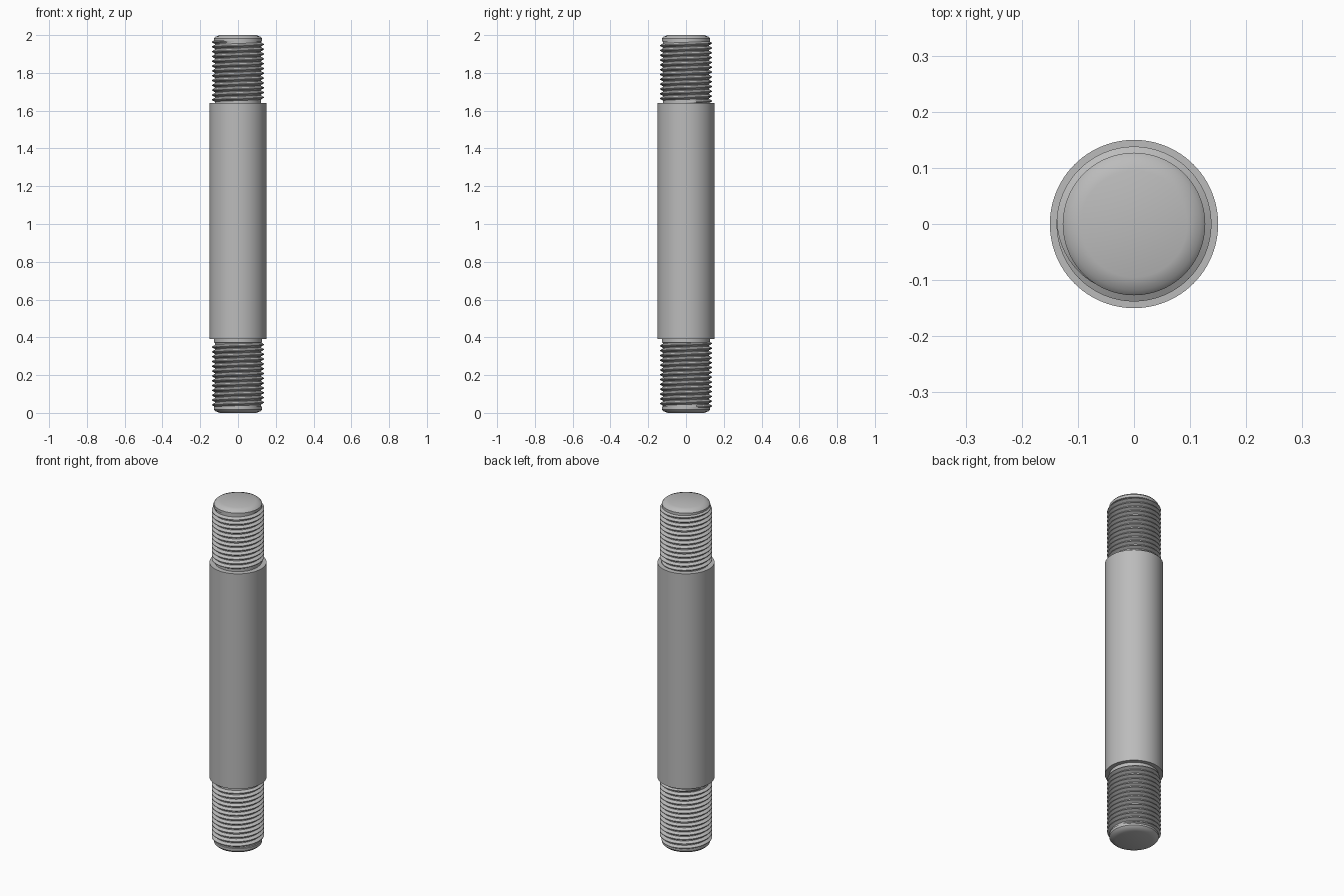
import bpy, bmesh
from math import sin, cos, tau, radians

if "Cube" in bpy.data.objects:
    bpy.data.objects.remove(bpy.data.objects["Cube"])

SIDES = 96
PITCH = 0.0255
ROOT, CREST = 0.122, 0.138

steel = bpy.data.materials.new("grey steel")
steel.use_nodes = True
grey = (0.5, 0.5, 0.5, 1)
steel.diffuse_color = grey
steel.node_tree.nodes["Principled BSDF"].inputs["Base Color"].default_value = grey


def finish(name, bm):
    bmesh.ops.recalc_face_normals(bm, faces=bm.faces)
    mesh = bpy.data.meshes.new(name)
    bm.to_mesh(mesh)
    bm.free()
    obj = bpy.data.objects.new(name, mesh)
    bpy.context.collection.objects.link(obj)
    mesh.materials.append(steel)
    bpy.ops.object.select_all(action="DESELECT")
    obj.select_set(True)
    bpy.context.view_layer.objects.active = obj
    bpy.ops.object.shade_smooth_by_angle(angle=radians(30))


def bridge(bm, a, b):
    for i in range(len(a)):
        j = (i + 1) % len(a)
        bm.faces.new((a[i], a[j], b[j], b[i]))


def lathe(name, profile):
    """Closed solid of revolution from (radius, height) points."""
    bm = bmesh.new()
    rings = [[bm.verts.new((r * cos(tau * i / SIDES), r * sin(tau * i / SIDES), z))
              for i in range(SIDES)] for r, z in profile]
    for a, b in zip(rings, rings[1:]):
        bridge(bm, a, b)
    bm.faces.new(rings[0])
    bm.faces.new(rings[-1])
    finish(name, bm)


def thread(name, z0, z1):
    """Right-handed helical ridge, fading into the core at both ends."""
    bm = bmesh.new()
    steps = int((z1 - z0) / PITCH * SIDES)
    fade = SIDES / 4
    rings = []
    for i in range(steps + 1):
        a = tau * i / SIDES
        z = z0 + PITCH * i / SIDES
        k = min(1, i / fade, (steps - i) / fade)
        crest = ROOT + (CREST - ROOT) * k
        section = ((ROOT - 0.003, -0.49), (crest, -0.07), (crest, 0.07), (ROOT - 0.003, 0.49))
        rings.append([bm.verts.new((r * cos(a), r * sin(a), z + dz * PITCH))
                      for r, dz in section])
    for a, b in zip(rings, rings[1:]):
        bridge(bm, a, b)
    bm.faces.new(rings[0])
    bm.faces.new(rings[-1])
    finish(name, bm)


# Plain middle shank
lathe("shank", [(0.15, 0.39), (0.15, 1.64)])

# Threaded ends: chamfered tip, plain collar, thread core
lathe("upper_stud", [(ROOT, 1.62), (ROOT, 1.965), (0.127, 1.967),
                     (0.127, 1.982), (0.118, 1.992), (0.095, 2.0)])
lathe("lower_stud", [(0.095, 0.0), (0.118, 0.008), (0.127, 0.018), (0.127, 0.033),
                     (ROOT, 0.035), (ROOT, 0.37), (0.127, 0.372), (0.127, 0.41)])

# Helical threads
thread("upper_thread", 1.645, 1.97)
thread("lower_thread", 0.03, 0.375)
